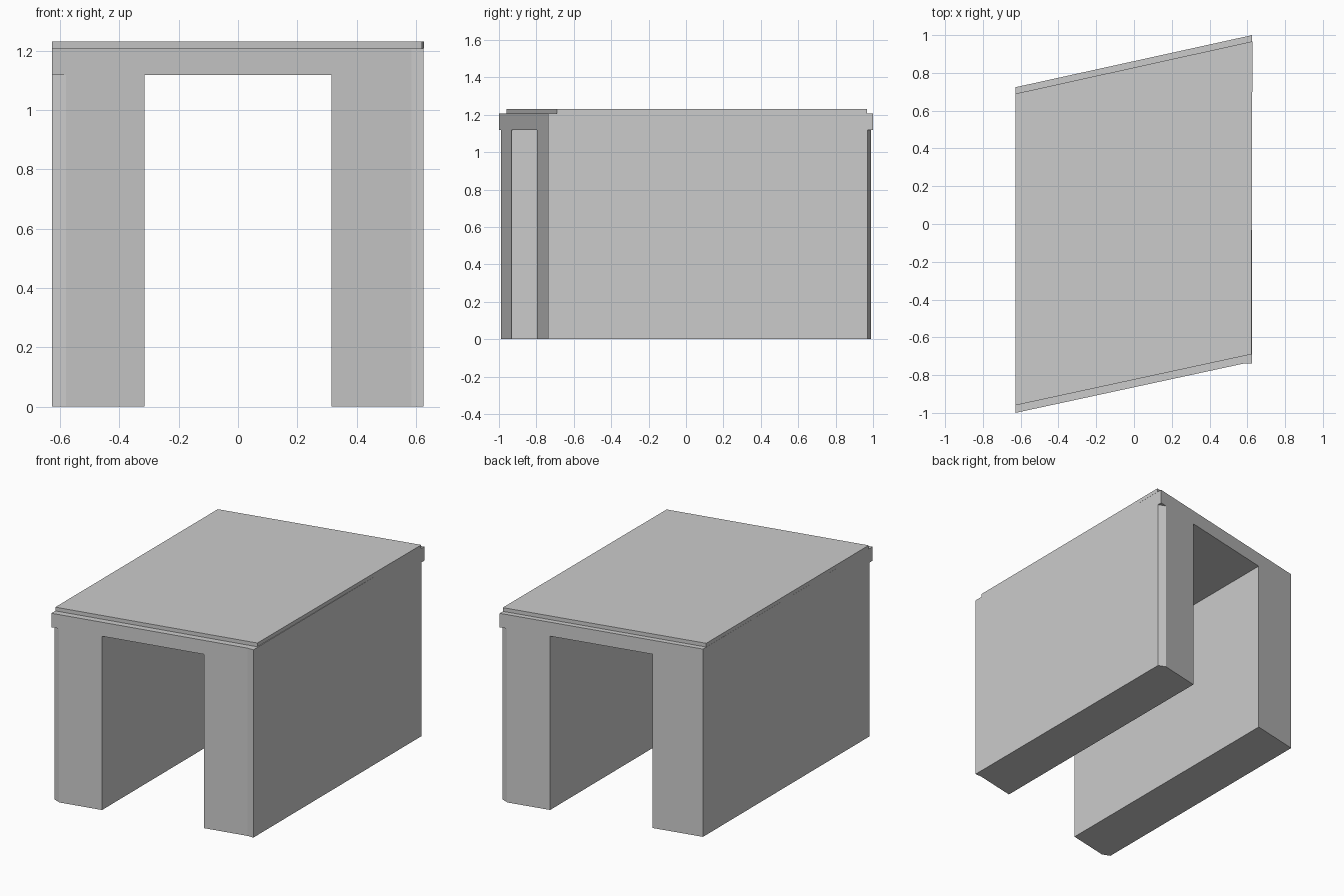
import bpy, bmesh

if "Cube" in bpy.data.objects:
    bpy.data.objects.remove(bpy.data.objects["Cube"])


def prism(name, outline, z0, z1):
    """Extrude a counter-clockwise plan outline from z0 to z1."""
    bm = bmesh.new()
    face = bm.faces.new([bm.verts.new((x, y, z0)) for x, y in outline])
    out = bmesh.ops.extrude_face_region(bm, geom=[face], use_keep_orig=True)
    for v in out["geom"]:
        if isinstance(v, bmesh.types.BMVert):
            v.co.z = z1
    bmesh.ops.recalc_face_normals(bm, faces=bm.faces)
    mesh = bpy.data.meshes.new(name)
    bm.to_mesh(mesh)
    bm.free()
    obj = bpy.data.objects.new(name, mesh)
    bpy.context.collection.objects.link(obj)
    return obj


def cut(target, cutter):
    """Subtract the cutter, then discard it."""
    cutter.hide_render = True
    mod = target.modifiers.new("cut", "BOOLEAN")
    mod.operation = "DIFFERENCE"
    mod.solver = "EXACT"
    mod.object = cutter
    bpy.context.view_layer.objects.active = target
    bpy.ops.object.modifier_apply(modifier=mod.name)
    bpy.data.objects.remove(cutter, do_unlink=True)


# Skewed block: walls and ceiling in one solid
SOFFIT, SLAB_TOP, CAP_TOP = 1.118, 1.208, 1.232
body = prism("tunnel_body",
             [(-0.628, -1.0), (0.585, -0.738), (0.626, -0.738),
              (0.626, 1.0), (-0.628, 0.724)], 0, SLAB_TOP)

# Passage running front to back
cut(body, prism("passage_cutter",
                [(-0.315, -1.2), (0.315, -1.2), (0.315, 1.2), (-0.315, 1.2)],
                -0.1, SOFFIT))

# Small chamfers on the two sharp wall corners, below the slab
for s in (-1, 1):
    cut(body, prism("corner_cutter",
                    [(s * 0.58, s * 0.989), (s * 0.68, s * 0.949),
                     (s * 0.68, s * 1.1), (s * 0.58, s * 1.1)],
                    -0.1, SOFFIT))

# Thin roof cap, set back at both ends
prism("roof_cap",
      [(-0.628, -0.96), (0.621, -0.69), (0.627, 0.967), (-0.627, 0.69)],
      SLAB_TOP, CAP_TOP)
